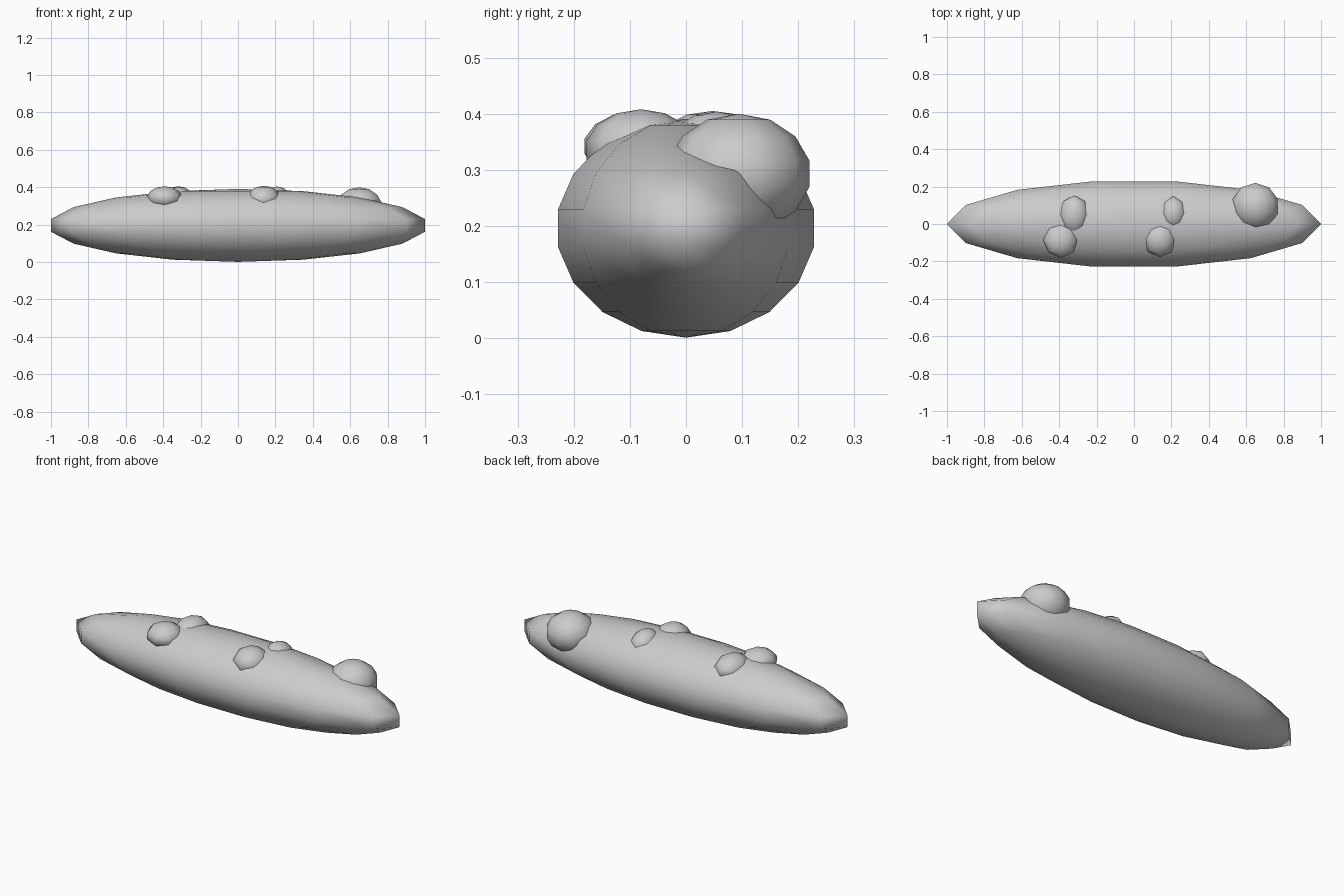
import bpy

if "Cube" in bpy.data.objects:
    bpy.data.objects.remove(bpy.data.objects["Cube"])


def ellipsoid(name, centre, radii, segments, rings):
    bpy.ops.mesh.primitive_uv_sphere_add(segments=segments, ring_count=rings, radius=1, location=centre)
    ob = bpy.context.object
    ob.name = name
    ob.scale = radii
    bpy.ops.object.transform_apply(location=False, rotation=False, scale=True)
    bpy.ops.object.shade_smooth()
    # sphere's first vertex lies on the x or y axis; keep tips on +-x
    return ob


# Long spindle body, 14 sided with a ridge at each end
body = ellipsoid("body", (0, 0, 0.196), (1, 1, 0.195), 14, 9)
# 14 segments have points on one axis only: turn them onto x, then stretch
tip = max(body.data.vertices, key=lambda v: v.co.x)
on_x = abs(tip.co.y) < 1e-4
for v in body.data.vertices:
    x, y = (v.co.x, v.co.y) if on_x else (v.co.y, -v.co.x)
    v.co.x, v.co.y = x * 1.0154, y * 0.2374

# Lumps half sunk into the top
lumps = [
    ("large_lump", (0.648, 0.094, 0.293), (0.130, 0.129, 0.107), 10),
    ("left_front_lump", (-0.392, -0.086, 0.342), (0.095, 0.097, 0.063), 8),
    ("left_back_lump", (-0.320, 0.048, 0.338), (0.084, 0.108, 0.067), 8),
    ("middle_front_lump", (0.138, -0.080, 0.335), (0.092, 0.100, 0.073), 8),
    ("middle_back_lump", (0.210, 0.055, 0.328), (0.075, 0.095, 0.076), 8),
]
for name, centre, radii, segments in lumps:
    ellipsoid(name, centre, radii, segments, 7)
